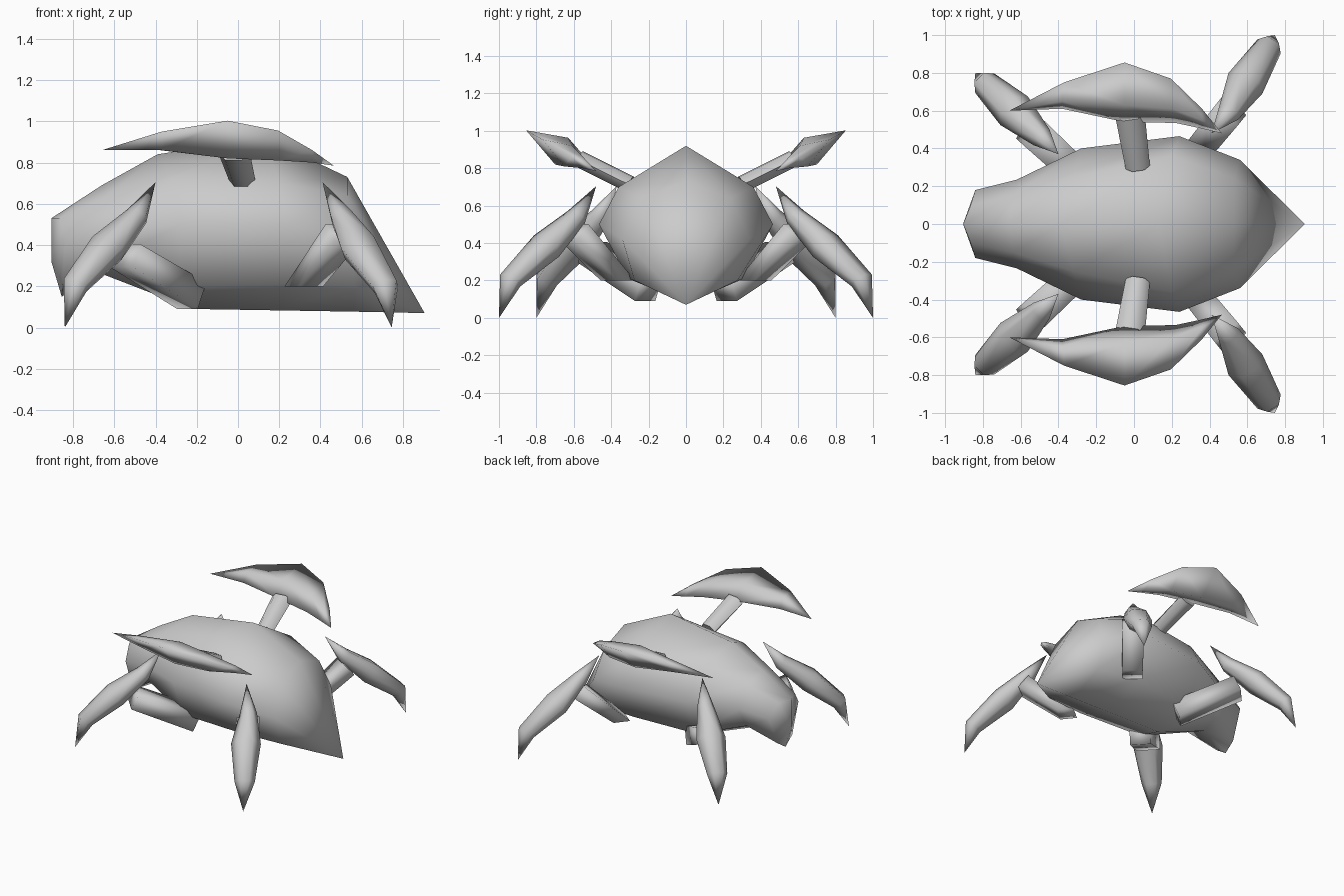
import bpy, bmesh, math
from mathutils import Vector

if "Cube" in bpy.data.objects:
    bpy.data.objects.remove(bpy.data.objects["Cube"])

grey = bpy.data.materials.new("shell_grey")
grey.diffuse_color = (0.6, 0.6, 0.6, 1)
grey.use_nodes = True
grey.node_tree.nodes["Principled BSDF"].inputs["Base Color"].default_value = grey.diffuse_color


def loft(name, rings, start=None, end=None, angle=180):
    """Skin a row of equal rings; each end closes to a point or a flat cap."""
    bm = bmesh.new()
    loops = [[bm.verts.new(p) for p in r] for r in rings]
    n = len(loops[0])
    for a, b in zip(loops, loops[1:]):
        for i in range(n):
            j = (i + 1) % n
            bm.faces.new((a[i], a[j], b[j], b[i]))
    for loop, tip in ((loops[0], start), (loops[-1], end)):
        if tip is None:
            bm.faces.new(loop)
        else:
            t = bm.verts.new(tip)
            for i in range(n):
                bm.faces.new((loop[i], loop[(i + 1) % n], t))
    bmesh.ops.recalc_face_normals(bm, faces=bm.faces)
    me = bpy.data.meshes.new(name)
    bm.to_mesh(me)
    bm.free()
    me.materials.append(grey)
    ob = bpy.data.objects.new(name, me)
    bpy.context.collection.objects.link(ob)
    bpy.ops.object.select_all(action='DESELECT')
    ob.select_set(True)
    bpy.context.view_layer.objects.active = ob
    bpy.ops.object.shade_smooth_by_angle(angle=math.radians(angle))
    return ob


def ring(c, d, w, t, n=6, turn=0.0):
    """Flattened n-gon around c, across direction d."""
    side = d.cross(Vector((0, 0, 1))).normalized()
    up = side.cross(d).normalized()
    angles = [turn + i * math.tau / n for i in range(n)]
    return [c + side * w * math.cos(a) + up * t * math.sin(a) for a in angles]


def blade(name, pts, sizes):
    """Curved leg blade, pointed at both ends."""
    p = [Vector(q) for q in pts]
    rings = [ring(p[i], p[i + 1] - p[i - 1], *sizes[i - 1]) for i in range(1, len(p) - 1)]
    return loft(name, rings, p[0], p[-1])


def box_strut(name, a, b, size_a, size_b, level_start=False):
    """Four-sided strut; level_start cuts the first end horizontally."""
    a, b = Vector(a), Vector(b)
    d = b - a
    k = math.sqrt(2)
    rings = [ring(p, d, w * k, t * k, 4, math.pi / 4) for p, (w, t) in ((a, size_a), (b, size_b))]
    if level_start:
        flat = Vector((d.x, d.y, 0)).normalized()
        side = d.cross(Vector((0, 0, 1))).normalized()
        w, t = size_a
        rings[0] = [a + side * w * i - flat * t * j for i, j in ((1, 1), (-1, 1), (-1, -1), (1, -1))]
    return loft(name, rings, None, None, 100)


# Body: half sections (x, y, z) from top centre round to bottom centre
halves = [
    [(-.905, 0, .53), (-.865, .10, .53), (-.84, .18, .43), (-.85, .09, .21), (-.855, 0, .15)],
    [(-.66, 0, .69), (-.64, .15, .63), (-.62, .235, .47), (-.64, .17, .32), (-.66, 0, .26)],
    [(-.39, 0, .84), (-.32, .25, .72), (-.28, .40, .5), (-.28, .27, .20), (-.22, 0, .09)],
    [(.13, 0, .92), (.20, .36, .70), (.24, .465, .5), (.24, .31, .21), (.2, 0, .083)],
    [(.53, 0, .73), (.53, .24, .64), (.56, .34, .42), (.56, .275, .20), (.56, 0, .077)],
]
loft("body", [h + [(x, -y, z) for x, y, z in h[-2:0:-1]] for h in halves],
     (-.905, 0, .32), (.905, 0, .07), 80)

for s, tag in ((-1, "front"), (1, "back")):
    def m(pts):
        return [(x, s * y, z) for x, y, z in pts]

    # Outer leg blades
    blade(tag + "_right_leg_blade",
          m([(.41, .48, .705), (.50, .585, .54), (.59, .745, .385), (.715, .94, .20), (.745, 1.0, 0)]),
          [(.06, .055), (.105, .085), (.072, .06)])
    blade(tag + "_left_leg_blade",
          m([(-.40, .37, .705), (-.49, .46, .54), (-.635, .60, .385), (-.79, .745, .205), (-.84, .80, 0)]),
          [(.06, .055), (.105, .085), (.072, .06)])

    # Inner leg struts
    box_strut(tag + "_right_leg_strut", *m([(.32, .365, .20), (.51, .60, .46)]),
              (.072, .06), (.08, .055), True)
    box_strut(tag + "_left_leg_strut", *m([(-.225, .20, .155), (-.55, .50, .35)]),
              (.075, .07), (.085, .06))

    # Claw arm, flaring into the claw
    arm = [Vector(p) for p in m([(.02, .30, .715), (-.02, .57, .85)])]
    loft(tag + "_claw_arm", [ring(p, arm[1] - arm[0], w, .05) for p, w in zip(arm, (.065, .078))],
         angle=70)

    # Claw: crescent with outer, upper, inner and lower edge points
    claw = [
        [(-.37, .75, .95), (-.38, .65, .93), (-.38, .61, .86), (-.37, .68, .86)],
        [(-.05, .855, 1.003), (-.05, .63, .963), (-.05, .54, .86), (-.05, .70, .82)],
        [(.195, .77, .955), (.2, .61, .92), (.22, .535, .82), (.2, .65, .81)],
        [(.36, .61, .86), (.36, .55, .86), (.36, .505, .80), (.36, .55, .80)],
    ]
    tips = m([(-.66, .60, .86), (.465, .48, .785)])
    loft(tag + "_claw", [m(r) for r in claw], tips[0], tips[1])
